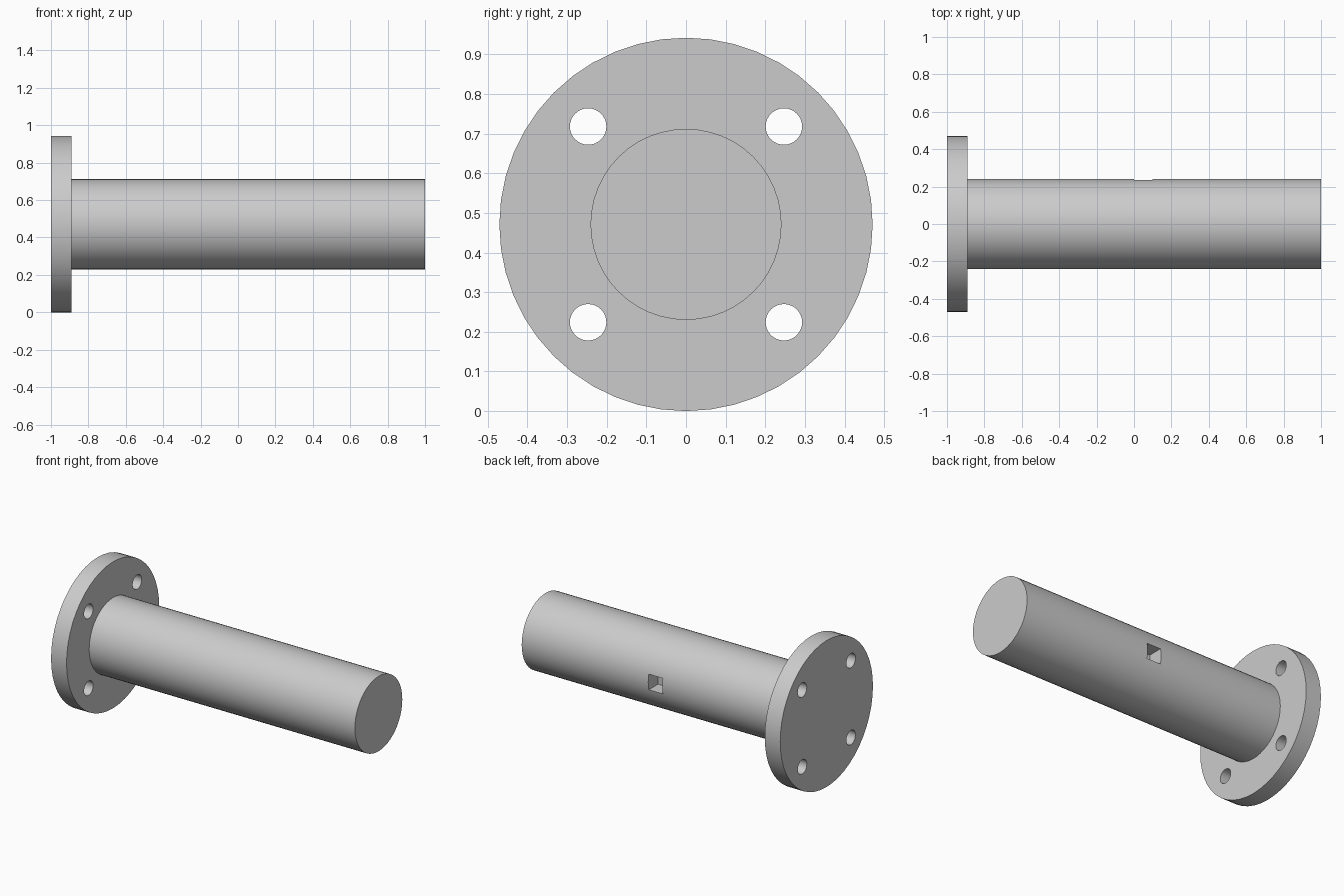
import bpy, bmesh
from math import pi
from mathutils import Vector

cube = bpy.data.objects.get("Cube")
if cube:
    bpy.data.objects.remove(cube, do_unlink=True)

FLANGE_R, SHAFT_R = 0.471, 0.241
AXIS_Z = FLANGE_R
FLANGE_FACE = -0.89
BOLT_OFFSET, BOLT_R = 0.247, 0.046
POCKET_SIZE, POCKET_DEPTH = 0.1, 0.1

steel = bpy.data.materials.new("plain grey metal")
steel.use_nodes = True
steel.diffuse_color = (0.6, 0.6, 0.6, 1)
steel.node_tree.nodes["Principled BSDF"].inputs["Base Color"].default_value = (0.6, 0.6, 0.6, 1)


def lathe_x(name, profile, steps):
    """Spin (x, radius) points about the long axis and cap both ends."""
    bm = bmesh.new()
    verts = [bm.verts.new((x, 0, r)) for x, r in profile]
    edges = [bm.edges.new(pair) for pair in zip(verts, verts[1:])]
    bmesh.ops.spin(bm, geom=verts + edges, cent=(0, 0, 0), axis=(1, 0, 0),
                   angle=2 * pi, steps=steps, use_merge=True)
    bmesh.ops.remove_doubles(bm, verts=bm.verts[:], dist=1e-5)
    bmesh.ops.holes_fill(bm, edges=[e for e in bm.edges if e.is_boundary], sides=0)
    bmesh.ops.recalc_face_normals(bm, faces=bm.faces[:])
    mesh = bpy.data.meshes.new(name)
    bm.to_mesh(mesh)
    bm.free()
    obj = bpy.data.objects.new(name, mesh)
    obj.location.z = AXIS_Z
    bpy.context.collection.objects.link(obj)
    mesh.materials.append(steel)
    return obj


def cut(target, cutter):
    """Subtract the cutter, then discard it."""
    cutter.hide_render = True
    mod = target.modifiers.new("cut", "BOOLEAN")
    mod.operation = "DIFFERENCE"
    mod.solver = "EXACT"
    mod.object = cutter
    bpy.context.view_layer.update()
    bpy.ops.object.select_all(action="DESELECT")
    bpy.context.view_layer.objects.active = target
    target.select_set(True)
    bpy.ops.object.modifier_apply(modifier=mod.name)
    bpy.data.objects.remove(cutter, do_unlink=True)


# Flange and solid shaft turned as one body
body = lathe_x("flanged_shaft", [(-1, FLANGE_R), (FLANGE_FACE, FLANGE_R),
                                 (FLANGE_FACE, SHAFT_R), (1, SHAFT_R)], 48)

# Four bolt holes through the flange
for sy in (-1, 1):
    for sz in (-1, 1):
        drill = lathe_x("bolt_hole_cutter", [(-1.1, BOLT_R), (-0.8, BOLT_R)], 32)
        drill.location += Vector((0, sy * BOLT_OFFSET, sz * BOLT_OFFSET))
        cut(body, drill)

# Square pocket in the back of the shaft
height = POCKET_DEPTH + 0.1
bpy.ops.mesh.primitive_cube_add(
    size=1, location=(0.05, SHAFT_R - POCKET_DEPTH + height / 2, AXIS_Z))
pocket = bpy.context.object
pocket.name = "pocket_cutter"
pocket.scale = (POCKET_SIZE, height, POCKET_SIZE)
pocket.data.materials.append(steel)
cut(body, pocket)

# Smooth the round walls, keep the rims sharp
bpy.ops.object.select_all(action="DESELECT")
body.select_set(True)
bpy.context.view_layer.objects.active = body
bpy.ops.object.shade_smooth_by_angle(angle=pi / 6)
